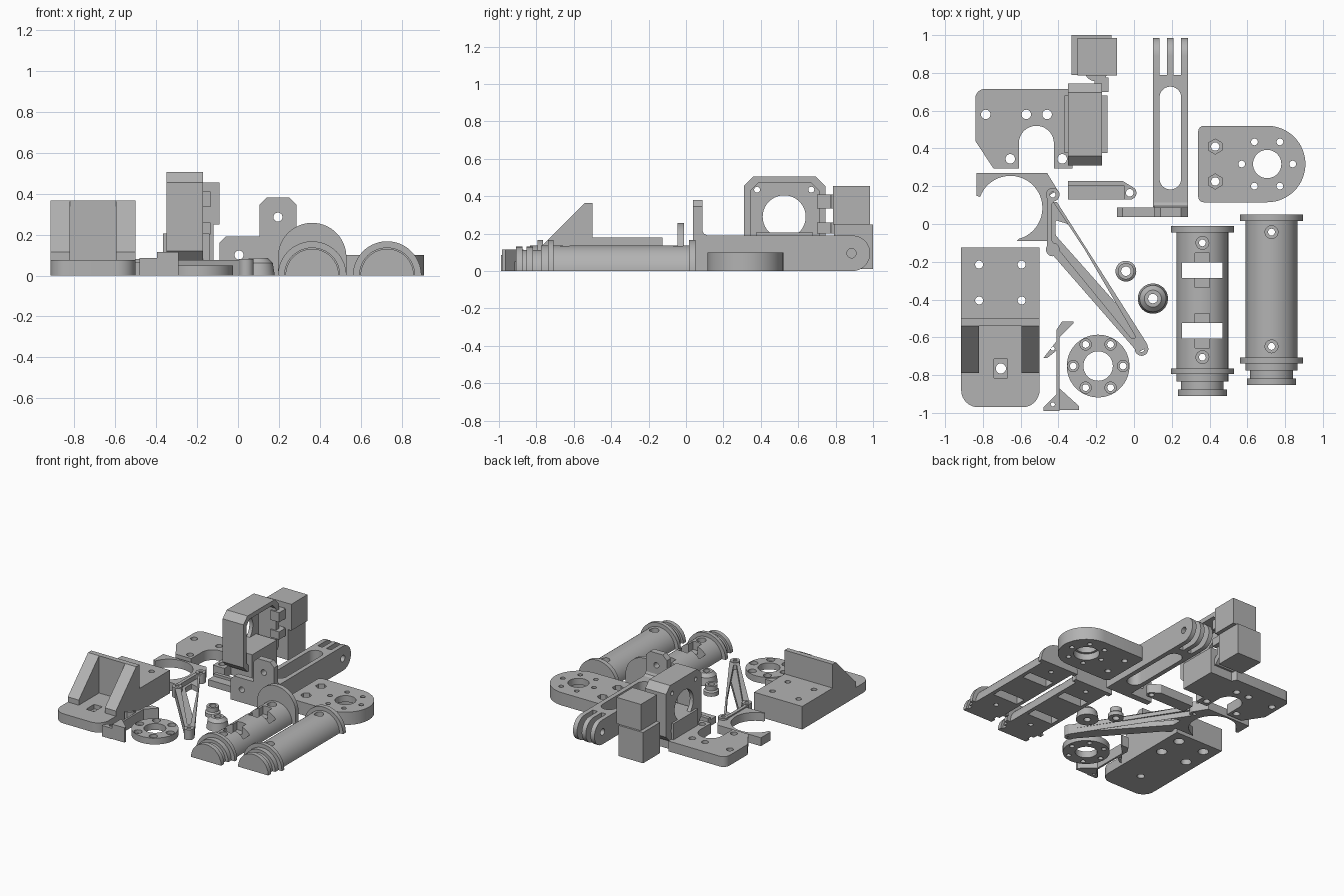
import bpy, bmesh, math
from mathutils import Vector

if "Cube" in bpy.data.objects:
    bpy.data.objects.remove(bpy.data.objects["Cube"])

grey = bpy.data.materials.new("plain grey")
grey.diffuse_color = (0.45, 0.45, 0.45, 1)
grey.use_nodes = True
grey.node_tree.nodes["Principled BSDF"].inputs["Base Color"].default_value = grey.diffuse_color


def arc(cx, cy, r, a0, a1, n=24):
    return [(cx + r * math.cos(math.radians(a0 + (a1 - a0) * i / n)),
             cy + r * math.sin(math.radians(a0 + (a1 - a0) * i / n))) for i in range(n + 1)]


def circle(cx, cy, r, n=32, turn=0):
    return arc(cx, cy, r, turn, turn + 360, n)[:-1]


def rect(x0, y0, x1, y1):
    return [(x0, y0), (x1, y0), (x1, y1), (x0, y1)]


def rounded(pts, d, n=6):
    """Round every corner of a polygon, starting d away from it."""
    out = []
    for i, p in enumerate(pts):
        p, a, b = Vector(p), Vector(pts[i - 1]), Vector(pts[(i + 1) % len(pts)])
        s, e = p + (a - p).normalized() * d, p + (b - p).normalized() * d
        for k in range(n + 1):
            t = k / n
            out.append(tuple(s * (1 - t) ** 2 + p * 2 * t * (1 - t) + e * t * t))
    return out


def prism(name, outline, lo, hi, holes=(), axis="z"):
    """Extrude a profile with holes along an axis; profile is xy, xz (y) or yz (x)."""
    cu = bpy.data.curves.new(name, "CURVE")
    cu.dimensions, cu.fill_mode, cu.extrude = "2D", "BOTH", (hi - lo) / 2
    for loop in [outline, *holes]:
        sp = cu.splines.new("POLY")
        sp.points.add(len(loop) - 1)
        for q, (u, v) in zip(sp.points, loop):
            q.co = (u, v, 0, 1)
        sp.use_cyclic_u = True
    tmp = bpy.data.objects.new("tmp", cu)
    bpy.context.collection.objects.link(tmp)
    dg = bpy.context.evaluated_depsgraph_get()
    me = bpy.data.meshes.new_from_object(tmp.evaluated_get(dg))
    bpy.data.objects.remove(tmp)
    bm = bmesh.new()
    bm.from_mesh(me)
    bmesh.ops.remove_doubles(bm, verts=bm.verts, dist=1e-5)
    for v in bm.verts:
        a, b, w = v.co.x, v.co.y, v.co.z + (lo + hi) / 2
        v.co = {"z": (a, b, w), "y": (a, w, b), "x": (w, a, b)}[axis]
    bmesh.ops.recalc_face_normals(bm, faces=bm.faces)
    bm.to_mesh(me)
    bm.free()
    me.materials.clear()
    me.materials.append(grey)
    ob = bpy.data.objects.new(name, me)
    bpy.context.collection.objects.link(ob)
    return ob


def box(name, x0, x1, y0, y1, z0, z1):
    return prism(name, rect(x0, y0, x1, y1), z0, z1)


def cut(ob, cutters):
    for c in cutters:
        m = ob.modifiers.new("cut", "BOOLEAN")
        m.operation, m.object, m.solver = "DIFFERENCE", c, "EXACT"
    dg = bpy.context.evaluated_depsgraph_get()
    me = bpy.data.meshes.new_from_object(ob.evaluated_get(dg))
    ob.modifiers.clear()
    ob.data = me
    for c in cutters:
        bpy.data.objects.remove(c)


def turned(name, cx, cy, profile, n=40):
    """Closed (radius, z) profile spun around a vertical axis."""
    bm = bmesh.new()
    rings = [[bm.verts.new((cx + r * math.cos(2 * math.pi * i / n), cy + r * math.sin(2 * math.pi * i / n), z))
              for i in range(n)] for r, z in profile]
    for k, ring in enumerate(rings):
        nxt = rings[(k + 1) % len(rings)]
        for i in range(n):
            j = (i + 1) % n
            bm.faces.new((ring[i], ring[j], nxt[j], nxt[i]))
    bmesh.ops.recalc_face_normals(bm, faces=bm.faces)
    me = bpy.data.meshes.new(name)
    bm.to_mesh(me)
    bm.free()
    me.materials.append(grey)
    bpy.context.collection.objects.link(bpy.data.objects.new(name, me))


# Corner bracket: base, drilled block, wall and two ribs
base = [(-0.915, -0.5), (-0.915, -0.88)] + arc(-0.825, -0.88, 0.09, 180, 270, 8) \
    + arc(-0.59, -0.88, 0.09, 270, 360, 8) + [(-0.5, -0.5)]
prism("bracket_base_lower", base, 0, 0.04, [circle(-0.705, -0.765, 0.027)])
prism("bracket_base_upper", base, 0.04, 0.075, [rect(-0.74, -0.815, -0.67, -0.715)])
spots = [(x, y) for x in (-0.82, -0.595) for y in (-0.215, -0.405)]
for nm, z0, z1, r in (("lower", 0, 0.09, 0.038), ("upper", 0.09, 0.18, 0.021)):
    prism("bracket_block_" + nm, rect(-0.915, -0.5, -0.5, -0.125), z0, z1, [circle(x, y, r) for x, y in spots])
box("bracket_wall", -0.915, -0.5, -0.54, -0.5, 0.075, 0.365)
for x0, x1 in ((-0.915, -0.82), (-0.595, -0.5)):
    prism("bracket_rib", [(-0.79, 0.075), (-0.54, 0.075), (-0.54, 0.365), (-0.79, 0.115)], x0, x1, axis="x")

# Notched carriage plate
plate = [(-0.745, 0.295), (-0.61, 0.295)] + arc(-0.517, 0.427, 0.093, 180, 0, 16) \
    + [(-0.424, 0.295), (-0.325, 0.295), (-0.325, 0.67), (-0.35, 0.715), (-0.79, 0.715)] \
    + arc(-0.79, 0.665, 0.05, 90, 180, 6) + [(-0.84, 0.44)]
prism("carriage_plate", plate, 0, 0.08, [circle(x, y, 0.025) for x, y in
      ((-0.785, 0.58), (-0.57, 0.58), (-0.46, 0.58), (-0.655, 0.345), (-0.38, 0.345))])

# Motor mount: drilled face plate, open octagonal frame, foot


def octagon(y0, y1, z0, z1, c):
    return [(y0 + c, z0), (y1 - c, z0), (y1, z0 + c), (y1, z1 - c),
            (y1 - c, z1), (y0 + c, z1), (y0, z1 - c), (y0, z0 + c)]


outer = octagon(0.31, 0.745, 0.07, 0.505, 0.05)
prism("mount_face", outer, -0.35, -0.32, [circle(0.525, 0.29, 0.115, 40)]
      + [circle(y, z, 0.016, 16) for y in (0.38, 0.67) for z in (0.145, 0.435)], "x")
prism("mount_frame", outer, -0.32, -0.17, [octagon(0.345, 0.71, 0.105, 0.47, 0.04)], "x")
box("mount_foot", -0.367, -0.14, 0.375, 0.68, 0, 0.205)

# Stacked sensor cubes with connecting lugs
box("sensor_lower", -0.33, -0.12, 0.79, 1.0, 0.01, 0.25)
box("sensor_upper", -0.30, -0.09, 0.785, 0.985, 0.25, 0.455)
for z0, z1 in ((0.2, 0.26), (0.335, 0.41)):
    prism("sensor_lug", arc(-0.2, 0.82, 0.065, 180, 360, 16), z0, z1)
    box("mount_ear", -0.21, -0.135, 0.70, 0.775, z0, z1)

# Forked arm: slotted bar, three tines, foot plate with tab
slot = arc(0.1925, 0.24, 0.0575, 180, 360, 12) + arc(0.1925, 0.67, 0.0575, 0, 180, 12)
prism("arm_bar", rect(0.1, 0.085, 0.285, 0.79), 0, 0.19, [slot])
tine = [(0.79, 0)] + arc(0.89, 0.095, 0.095, -90, 90, 16) + [(0.79, 0.19)]
for x in (0.1, 0.175, 0.25):
    prism("arm_tine", tine, x, x + 0.035, [circle(0.885, 0.095, 0.025)], "x")
prism("arm_foot", [(-0.09, 0), (0.285, 0), (0.285, 0.345), (0.25, 0.38), (0.14, 0.38), (0.105, 0.345),
                   (0.105, 0.19), (-0.06, 0.19), (-0.09, 0.16)], 0.038, 0.087,
      [circle(0.195, 0.285, 0.022), circle(0.005, 0.1, 0.022)], "y")
prism("arm_fillet", [(0.085, 0.19), (0.115, 0.19), (0.095, 0.2), (0.085, 0.22)], 0.105, 0.285, axis="x")

# Round ended plate with stepped bore
tongue = arc(0.37, 0.145, 0.03, 180, 270, 6) + arc(0.705, 0.3175, 0.2025, -90, 90, 32) + arc(0.37, 0.49, 0.03, 90, 180, 6)
bolts = [circle(0.705 + 0.135 * math.cos(a), 0.3175 + 0.135 * math.sin(a), 0.018, 16)
         for a in (i * math.pi / 3 for i in range(6))]
for nm, z0, z1, r, hr, n in (("lower", 0, 0.05, 0.092, 0.022, 20), ("upper", 0.05, 0.1, 0.075, 0.04, 6)):
    prism("tongue_plate_" + nm, tongue, z0, z1, bolts + [circle(0.705, 0.3175, r, 40)]
          + [circle(0.43, y, hr, n, 30) for y in (0.41, 0.225)])

# Two half round spool cores with flanges and stepped noses


def half_core(name, cx, back, shift, tall, through):
    def half(part, y0, y1, r, lift=0):
        pts = arc(cx, lift, r, 0, 180, 40)
        if lift:
            pts = [(cx + r, 0)] + pts + [(cx - r, 0)]
        return prism(name + part, pts, y0, y1, axis="y")
    front = shift - 0.765
    body = half("_body", front, back, 0.137)
    half("_back_flange", back, back + 0.035, 0.167, tall)
    half("_front_flange", front - 0.03, front, 0.167)
    half("_nose_collar", front - 0.068, front - 0.03, 0.137)
    half("_nose_groove", front - 0.11, front - 0.068, 0.113)
    half("_nose_tip", front - 0.145, front - 0.11, 0.13)
    cutters = []
    for y in (-0.1, -0.705):
        cutters.append(prism("c", circle(cx, y + shift, 0.034), 0.07, 0.3))
        cutters.append(prism("c", circle(cx, y + shift, 0.018), -0.1, 0.3))
    for y in (-0.245, -0.565):
        y += shift
        cutters.append(box("c", cx - 0.107, cx + 0.107, y - 0.04, y + 0.04, -0.1, 0.3 if through else 0.07))
        if through:
            cutters.append(box("c", cx - 0.038, cx + 0.038, y - 0.092, y + 0.092, 0.07, 0.29))
    cut(body, cutters)


half_core("core_windowed", 0.362, -0.045, 0, 0.09, True)
half_core("core_plain", 0.728, 0.015, 0.057, 0, False)

# Bolt ring with counterbored holes
for z0, z1, r in ((0, 0.025, 0.018), (0.025, 0.05, 0.03)):
    prism("bolt_ring", circle(-0.19, -0.752, 0.166, 56), z0, z1, [circle(-0.19, -0.752, 0.078, 40)] + [
        circle(-0.19 + 0.132 * math.cos(i * math.pi / 3), -0.752 + 0.132 * math.sin(i * math.pi / 3), r, 16)
        for i in range(6)])

# Small clip: strip, wings and hooks
box("clip_strip", -0.41, -0.395, -0.9, -0.58, 0, 0.085)
prism("clip_top_hook", [(-0.41, -0.62), (-0.395, -0.6), (-0.32, -0.525), (-0.32, -0.515), (-0.38, -0.515), (-0.41, -0.56)], 0, 0.085)
prism("clip_left_wing", [(-0.48, -0.71), (-0.46, -0.71), (-0.41, -0.67), (-0.395, -0.6), (-0.41, -0.62)],
      0, 0.085, [circle(-0.43, -0.66, 0.011, 12)])
prism("clip_bottom_wing", [(-0.48, -0.99), (-0.395, -0.99), (-0.395, -0.87), (-0.41, -0.9), (-0.48, -0.97)],
      0, 0.085, [circle(-0.43, -0.955, 0.011, 12)])
prism("clip_bottom_hook", [(-0.395, -0.985), (-0.29, -0.985), (-0.29, -0.965), (-0.395, -0.87)], 0, 0.115)

# Curved cradle
cradle = [(-0.835, 0.27), (-0.835, 0.15)] + arc(-0.655, 0.085, 0.17, 160, -75, 36) \
    + [(-0.62, -0.09), (-0.45, -0.09), (-0.45, 0.15), (-0.405, 0.18), (-0.46, 0.27)]
prism("cradle", cradle, 0, 0.065)

# Triangular lever: slotted web, raised rim and pivot bosses
web = rounded([(-0.46, 0.17), (-0.46, -0.13), (0.02, -0.68), (0.08, -0.65)], 0.025)
prism("lever_web", web, 0, 0.04, [rounded([(-0.415, 0.02), (-0.415, -0.06), (-0.06, -0.46), (-0.05, -0.45), (-0.35, 0.0)], 0.01)])
prism("lever_rim", web, 0.04, 0.075, [rounded([(-0.435, 0.11), (-0.435, -0.09), (-0.01, -0.61), (0.01, -0.6), (-0.41, 0.12)], 0.01)])
for x, y in ((-0.43, 0.155), (-0.43, -0.135), (0.04, -0.662)):
    turned("lever_boss", x, y, [(0.015, 0), (0.036, 0), (0.036, 0.08), (0.015, 0.08)], 24)

# Bushings
turned("small_bushing", -0.043, -0.25, [(0.025, 0), (0.055, 0), (0.055, 0.03), (0.043, 0.04), (0.043, 0.075), (0.025, 0.075)])
turned("cone_bushing", 0.1, -0.395, [(0.025, 0), (0.08, 0), (0.07, 0.06), (0.045, 0.085), (0.025, 0.085)])

# Idler arm with raised edge and drilled end
box("idler_floor", -0.35, -0.05, 0.13, 0.2, 0, 0.05)
prism("idler_edge", [(-0.35, 0.2), (-0.05, 0.2), (-0.05, 0.13), (-0.02, 0.13)] + arc(-0.023, 0.165, 0.036, -90, 40, 12)
      + [(-0.06, 0.228), (-0.35, 0.228)], 0, 0.07, [circle(-0.023, 0.165, 0.02, 20)])

# Smooth curved faces, keep edges crisp
for ob in bpy.context.collection.objects:
    ob.select_set(True)
    bpy.context.view_layer.objects.active = ob
bpy.ops.object.shade_smooth_by_angle(angle=math.radians(30))
